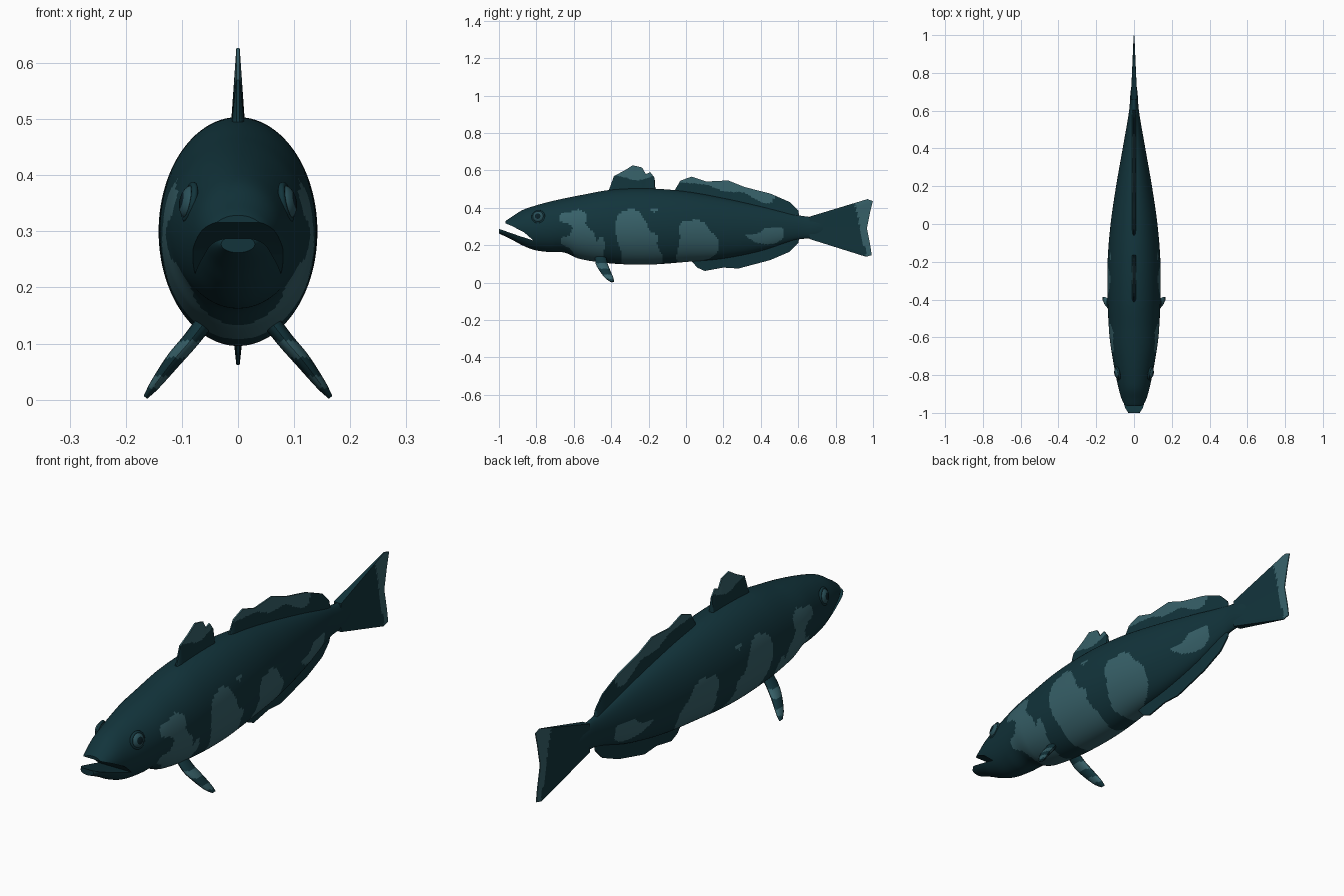
import bpy, bmesh, math
from mathutils import Vector, Matrix

if "Cube" in bpy.data.objects:
    bpy.data.objects.remove(bpy.data.objects["Cube"])


def material(name, rgb):
    m = bpy.data.materials.new(name)
    m.diffuse_color = (*rgb, 1)
    m.use_nodes = True
    m.node_tree.nodes["Principled BSDF"].inputs["Base Color"].default_value = m.diffuse_color
    return m


DARK = material("deep teal", (0.006, 0.034, 0.044))
LIGHT = material("pale teal", (0.038, 0.118, 0.140))
EYE = material("eye teal", (0.024, 0.085, 0.105))
PUPIL = material("pupil dark", (0.003, 0.014, 0.019))


def sample(st, k):
    """Smooth interpolation of station rows keyed on their first value."""
    k = min(max(k, st[0][0]), st[-1][0])
    i = max(j for j in range(len(st) - 1) if st[j][0] <= k)
    a, b = st[i], st[i + 1]
    p, n = st[max(i - 1, 0)], st[min(i + 2, len(st) - 1)]
    h = b[0] - a[0]
    t = (k - a[0]) / h
    out = []
    for c in range(1, len(a)):
        ma = (b[c] - p[c]) / (b[0] - p[0]) * h
        mb = (n[c] - a[c]) / (n[0] - a[0]) * h
        out.append((2*t**3 - 3*t*t + 1) * a[c] + (t**3 - 2*t*t + t) * ma
                   + (3*t*t - 2*t**3) * b[c] + (t**3 - t*t) * mb)
    return out


def loft(name, rings):
    """Skin closed rings of points and cap both ends."""
    bm = bmesh.new()
    vs = [[bm.verts.new(p) for p in r] for r in rings]
    n = len(vs[0])
    for a, b in zip(vs, vs[1:]):
        for i in range(n):
            j = (i + 1) % n
            bm.faces.new((a[i], a[j], b[j], b[i]))
    bm.faces.new(vs[0])
    bm.faces.new(vs[-1])
    bmesh.ops.recalc_face_normals(bm, faces=bm.faces)
    me = bpy.data.meshes.new(name)
    bm.to_mesh(me)
    bm.free()
    ob = bpy.data.objects.new(name, me)
    bpy.context.collection.objects.link(ob)
    return ob


def activate(ob):
    bpy.ops.object.select_all(action='DESELECT')
    ob.select_set(True)
    bpy.context.view_layer.objects.active = ob


def finish(ob, mats, rule=None):
    ob.data.materials.clear()
    for m in mats:
        ob.data.materials.append(m)
    for p in ob.data.polygons:
        p.material_index = int(rule(p.center)) if rule else 0
    activate(ob)
    bpy.ops.object.shade_smooth_by_angle(angle=math.radians(40))


def rounded(poly):
    """Corner-cutting to soften a patch outline."""
    for _ in range(2):
        poly = [tuple(a[k] * (1 - f) + b[k] * f for k in (0, 1))
                for a, b in zip(poly, poly[1:] + poly[:1]) for f in (0.2, 0.8)]
    return poly


def inside(poly, y, z):
    hit = False
    for (y1, z1), (y2, z2) in zip(poly, poly[1:] + poly[:1]):
        if (z1 > z) != (z2 > z) and y < y1 + (z - z1) * (y2 - y1) / (z2 - z1):
            hit = not hit
    return hit


# Body: stations of y, top z, bottom z, half width
BODY = [(-1.0, .292, .262, .03), (-.965, .328, .246, .052), (-.93, .352, .229, .065),
        (-.877, .386, .2, .08), (-.81, .41, .174, .095), (-.73, .432, .163, .11),
        (-.65, .45, .16, .123), (-.57, .466, .127, .132), (-.4, .496, .102, .14),
        (-.2, .503, .096, .14), (0, .487, .11, .124), (.2, .452, .128, .095),
        (.4, .408, .168, .06), (.6, .36, .23, .026), (.7, .346, .238, .018),
        (.78, .33, .26, .006)]
SIDES, RINGS = 96, 220
rings = []
for i in range(RINGS + 1):
    y = -1 + 1.78 * i / RINGS
    top, bot, w = sample(BODY, y)
    rings.append([(w * math.sin(a), y, (top + bot) / 2 + (top - bot) / 2 * math.cos(a))
                  for a in (2 * math.pi * (k + .5) / SIDES for k in range(SIDES))])
body = loft("body", rings)

# Open mouth: wedge cut straight through the snout
wedge = [(-1.05, .288), (-1.0, .287), (-.9, .252), (-.815, .224), (-.865, .268),
         (-.93, .302), (-.964, .316), (-.966, .42), (-1.05, .42)]
cutter = loft("mouth_cutter", [[(x, y, z) for y, z in wedge] for x in (-.3, .3)])
cutter.hide_render = True
mod = body.modifiers.new("mouth", 'BOOLEAN')
mod.operation, mod.solver, mod.object = 'DIFFERENCE', 'EXACT', cutter
activate(body)
bpy.ops.object.modifier_apply(modifier="mouth")
bpy.data.objects.remove(cutter)

# Pale flank patches as outlines in y, z
PATCHES = [rounded(p) for p in (
    [(-.685, .33), (-.665, .375), (-.62, .375), (-.57, .395), (-.525, .36), (-.54, .305),
     (-.49, .27), (-.48, .21), (-.465, .25), (-.435, .23), (-.44, .13), (-.48, .07),
     (-.56, .07), (-.61, .18), (-.67, .205), (-.67, .24), (-.62, .25), (-.60, .305)],
    [(-.375, .35), (-.33, .388), (-.26, .392), (-.22, .337), (-.19, .27), (-.145, .25),
     (-.16, .2), (-.115, .13), (-.15, .07), (-.34, .07), (-.345, .17), (-.375, .24)],
    [(-.04, .315), (.01, .335), (.1, .33), (.12, .28), (.18, .23), (.165, .14),
     (.02, .1), (-.06, .11), (-.03, .23)],
    [(.305, .255), (.39, .262), (.42, .295), (.525, .298), (.525, .24), (.475, .205),
     (.39, .205)],
    [(-.195, .387), (-.175, .402), (-.15, .39), (-.17, .372)])]
finish(body, (DARK, LIGHT), lambda c: any(inside(p, c.y, c.z) for p in PATCHES))


def fin(name, columns, root, tip, rule=None, rows=24, steps=8):
    """Blade from columns of (base y, base z, edge y, edge z), thinning outwards."""
    cols = []
    for a, b in zip(columns, columns[1:]):
        cols += [[p + (q - p) * s / steps for p, q in zip(a, b)] for s in range(steps)]
    cols.append(columns[-1])
    rs = []
    for y0, z0, y1, z1 in cols:
        side = [(root + (tip - root) * t, y0 + (y1 - y0) * t, z0 + (z1 - z0) * t)
                for t in (r / rows for r in range(rows + 1))]
        rs.append(side + [(-x, y, z) for x, y, z in reversed(side)])
    finish(loft(name, rs), (DARK, LIGHT), rule)


def on_back(edge):
    return [(y, sample(BODY, y)[0] - .02, y, z) for y, z in edge]


# Dorsal fins, anal fin and tail
fin("front_dorsal_fin", on_back([(-.412, .495), (-.385, .57), (-.33, .598), (-.285, .627),
    (-.235, .615), (-.215, .58), (-.19, .59), (-.168, .56), (-.163, .49)]), .013, .003,
    lambda c: c.z > .558 + .012 * math.sin(c.y * 30))
rear_line = [(-.1, .54), (0, .533), (.12, .52), (.2, .488), (.31, .48), (.38, .44),
             (.46, .43), (.49, .5), (.7, .5)]
fin("rear_dorsal_fin", on_back([(-.065, .485), (-.03, .545), (.03, .566), (.11, .54),
    (.225, .546), (.315, .51), (.45, .476), (.555, .43), (.6, .385), (.605, .355)]),
    .012, .003, lambda c: c.z > sample(rear_line, c.y)[0])
fin("anal_fin", [(y, sample(BODY, y)[1] + .02, y, z) for y, z in (
    (.03, .115), (.06, .08), (.1, .062), (.2, .08), (.28, .075), (.45, .12), (.555, .165),
    (.6, .21), (.605, .235))], .011, .003)
fin("tail_fin", [(.66, .233, .962, .138), (.66, .242, .993, .146), (.66, .268, .985, .2),
    (.66, .291, .967, .29), (.66, .315, .985, .38), (.66, .34, .999, .436),
    (.66, .352, .97, .446)], .017, .002,
    lambda c: c.y > .965 - (c.z - .14) * .22)

# Pelvic fins: stations of x, y, z, half chord, half thickness
PELVIC = [(.05, -.457, .15, .028, .016), (.085, -.452, .105, .032, .015),
          (.115, -.437, .07, .03, .014), (.15, -.41, .024, .022, .009),
          (.165, -.395, .004, .01, .004)]
for s, label in ((1, "left"), (-1, "right")):
    rings = []
    for i in range(33):
        x = .05 + .115 * i / 32
        y, z, c, t = sample(PELVIC, x)
        rings.append([(s * (x + .77 * t * math.sin(a)), y + c * math.cos(a),
                       z + .64 * t * math.sin(a))
                      for a in (2 * math.pi * k / 16 for k in range(16))])
    finish(loft(label + "_pelvic_fin", rings), (DARK, LIGHT),
           lambda c: .075 < c.z < .105 or .02 < c.z < .042)

    # Eyes: flattened ball with pupil, set in a dark rim
    place = Matrix.Translation((s * .086, -.79, .352)) @ Matrix.Rotation(s * -.2, 4, 'Z') \
        @ Matrix.Rotation(s * -.2, 4, 'Y')
    bpy.ops.mesh.primitive_uv_sphere_add(segments=40, ring_count=24, radius=.03)
    eye = bpy.context.object
    eye.name = label + "_eye"
    eye.data.transform(Matrix.Diagonal((.6, 1, 1, 1)) @ Matrix.Rotation(math.pi / 2, 4, 'Y'))
    finish(eye, (EYE, PUPIL), lambda c: math.hypot(c.y, c.z) < .015)
    eye.matrix_world = place
    bpy.ops.mesh.primitive_torus_add(major_radius=.031, minor_radius=.006,
                                     major_segments=40, minor_segments=10)
    rim = bpy.context.object
    rim.name = label + "_eye_rim"
    rim.data.transform(Matrix.Rotation(math.pi / 2, 4, 'Y'))
    finish(rim, (DARK,))
    rim.matrix_world = place
